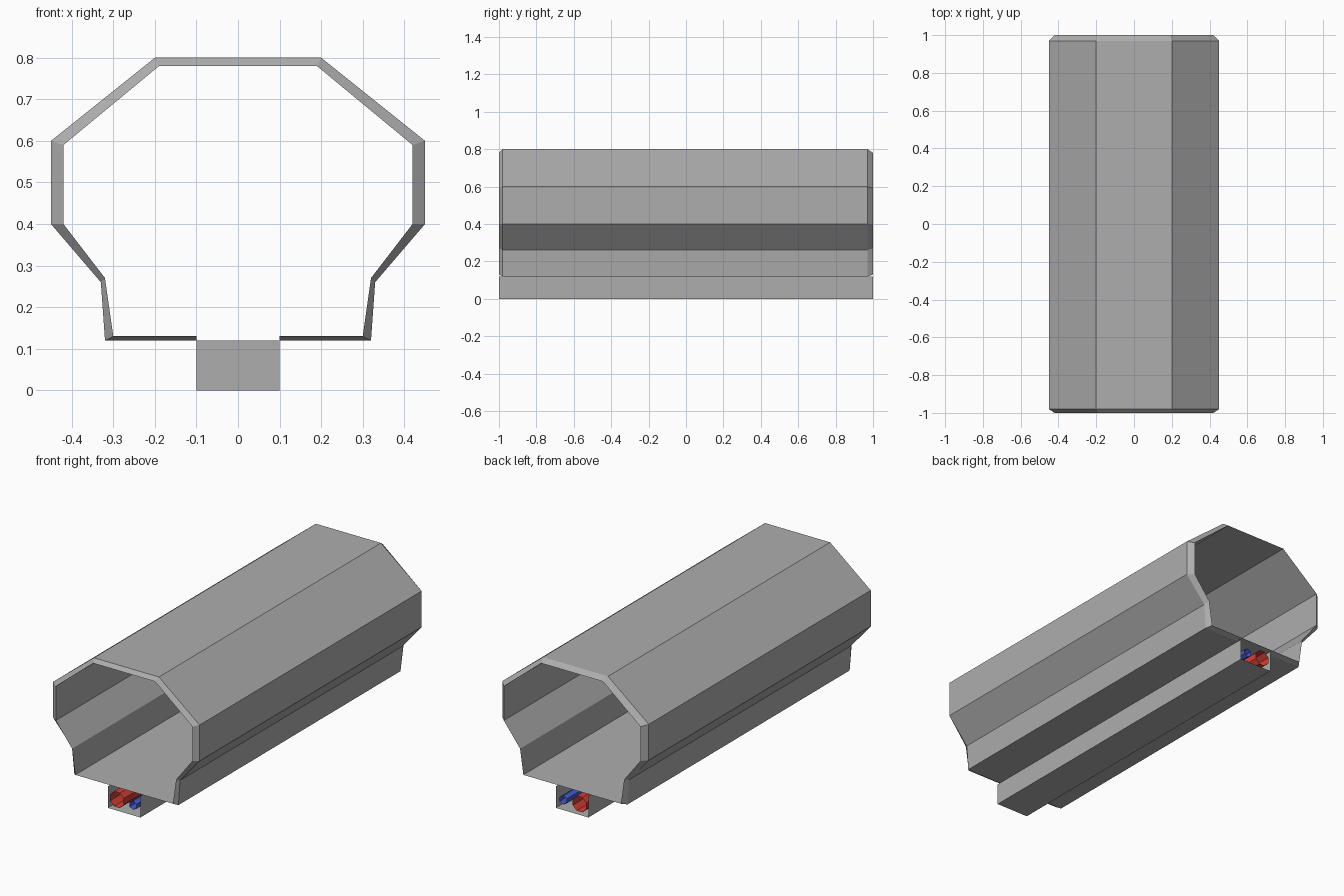
import bpy, bmesh, math

if "Cube" in bpy.data.objects:
    bpy.data.objects.remove(bpy.data.objects["Cube"])


def material(name, color):
    mat = bpy.data.materials.new(name)
    mat.diffuse_color = color
    mat.use_nodes = True
    mat.node_tree.nodes["Principled BSDF"].inputs["Base Color"].default_value = mat.diffuse_color
    return mat


grey = material("dark_grey", (0.42, 0.42, 0.42, 1))


def make_object(name, bm, mat=grey, fix_normals=True):
    if fix_normals:
        bmesh.ops.recalc_face_normals(bm, faces=bm.faces)
    mesh = bpy.data.meshes.new(name)
    bm.to_mesh(mesh)
    bm.free()
    mesh.materials.append(mat)
    obj = bpy.data.objects.new(name, mesh)
    bpy.context.collection.objects.link(obj)
    return obj


def ring(bm, profile, y):
    return [bm.verts.new((x, y, z)) for x, z in profile]


def bridge(bm, a, b, closed=False):
    n = len(a)
    for i in range(n if closed else n - 1):
        j = (i + 1) % n
        bm.faces.new((a[i], a[j], b[j], b[i]))


def mirrored(half):
    return half + [(-x, z) for x, z in reversed(half)]


# tunnel: outer skin, inner lining and chamfered rims at both ends
outer = mirrored([(0.1, 0.12), (0.32, 0.12), (0.33, 0.26),
                  (0.45, 0.4), (0.45, 0.6), (0.2, 0.8)])
inner = mirrored([(0.1, 0.13), (0.30, 0.13), (0.32, 0.27),
                  (0.42, 0.4), (0.42, 0.59), (0.19, 0.78)])
bm = bmesh.new()
rings = [ring(bm, inner, -1), ring(bm, outer, -0.98),
         ring(bm, outer, 0.97), ring(bm, inner, 1)]
for a, b in zip(rings, rings[1:] + rings[:1]):
    bridge(bm, a, b)
# floor strip above the service channel
bm.faces.new((rings[0][0], rings[3][0], rings[3][-1], rings[0][-1]))
make_object("tunnel_shell", bm)

# service channel, open at both ends, with a bulkhead halfway
channel = [(-0.1, 0.12), (-0.1, 0), (0.1, 0), (0.1, 0.12)]
bm = bmesh.new()
bridge(bm, ring(bm, channel, -1), ring(bm, channel, 1))
make_object("service_channel", bm, fix_normals=False)
bm = bmesh.new()
bm.faces.new(ring(bm, channel, 0))
make_object("channel_bulkhead", bm, fix_normals=False)


# open-ended pipes running through the channel
def pipe(name, x, z, radius, sides, color):
    profile = [(x + radius * math.cos(math.tau * (i + 0.5) / sides),
                z + radius * math.sin(math.tau * (i + 0.5) / sides))
               for i in range(sides)]
    bm = bmesh.new()
    bridge(bm, ring(bm, profile, -1), ring(bm, profile, 1), True)
    make_object(name, bm, material(name + "_paint", color))


pipe("red_pipe", -0.045, 0.06, 0.045, 8, (0.65, 0.05, 0.035, 1))
pipe("blue_pipe", 0.055, 0.055, 0.025, 6, (0.06, 0.1, 0.6, 1))
